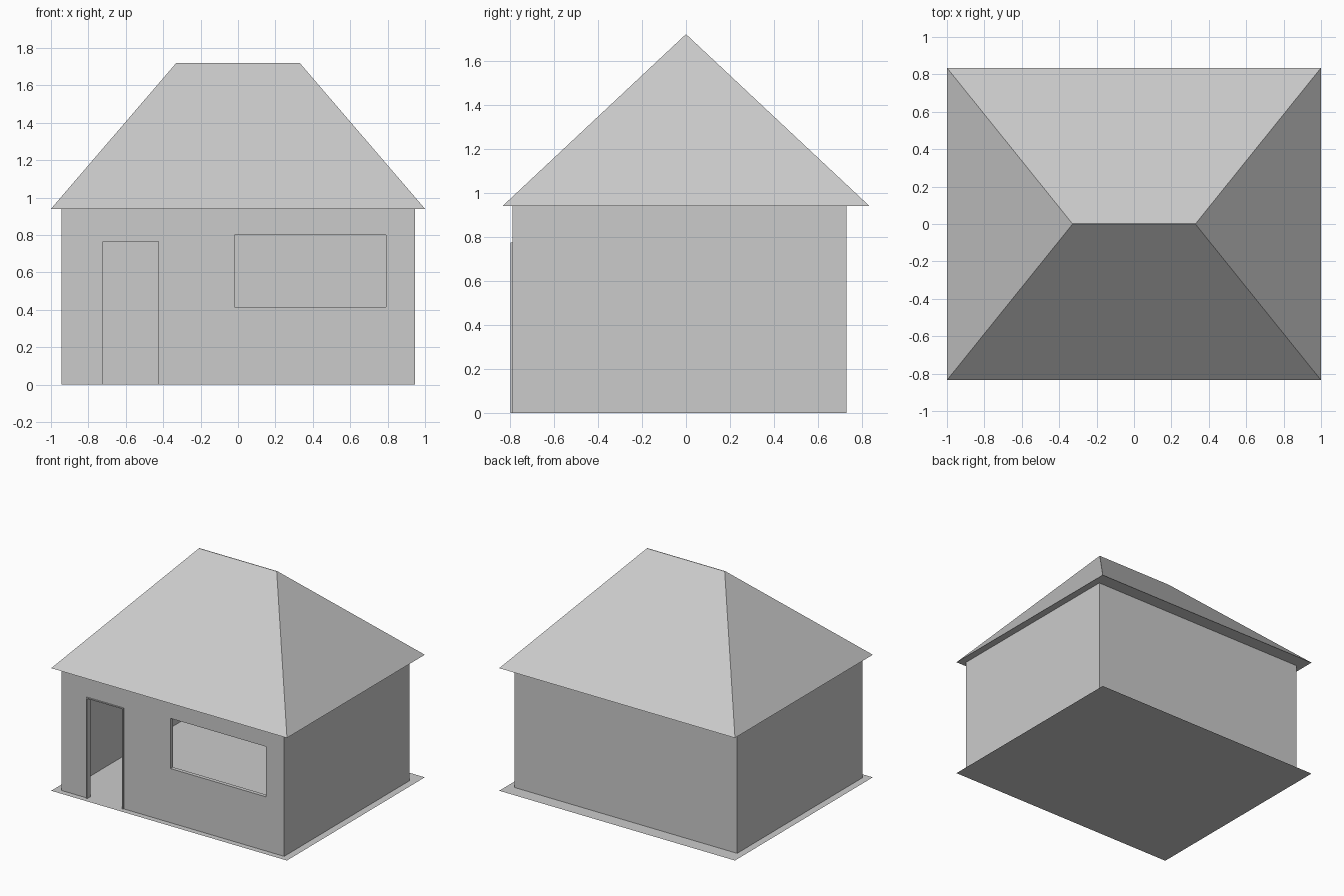
import bpy, bmesh

cube = bpy.data.objects.get("Cube")
if cube:
    bpy.data.objects.remove(cube, do_unlink=True)

grey = bpy.data.materials.new("plain_grey")
grey.use_nodes = True
COLOUR = (0.6, 0.6, 0.6, 1)
grey.diffuse_color = COLOUR
grey.node_tree.nodes["Principled BSDF"].inputs["Base Color"].default_value = COLOUR


def finish(name, bm):
    bmesh.ops.recalc_face_normals(bm, faces=bm.faces)
    mesh = bpy.data.meshes.new(name)
    bm.to_mesh(mesh)
    bm.free()
    mesh.materials.append(grey)
    ob = bpy.data.objects.new(name, mesh)
    bpy.context.collection.objects.link(ob)
    return ob


def add_box(bm, xs, ys, zs):
    made = bmesh.ops.create_cube(bm, size=1)["verts"]
    for v in made:
        for i, (lo, hi) in enumerate((xs, ys, zs)):
            v.co[i] = hi if v.co[i] > 0 else lo


def box(name, xs, ys, zs):
    bm = bmesh.new()
    add_box(bm, xs, ys, zs)
    return finish(name, bm)


EAVE, RIDGE = 0.94, 1.72
HALF_X, HALF_Y = 1.0, 0.835
WALL_X, FRONT, BACK = 0.945, -0.79, 0.73
THICK = 0.03
DOOR_X, DOOR_TOP = (-0.725, -0.42), 0.77
WINDOW_X, WINDOW_Z = (-0.02, 0.79), (0.415, 0.80)

# Ground sheet
bm = bmesh.new()
bm.faces.new([bm.verts.new((x * HALF_X, y * HALF_Y, 0))
              for x, y in ((-1, -1), (1, -1), (1, 1), (-1, 1))])
finish("ground_sheet", bm).data.update()

# Hollow walls with door and window openings
walls = box("walls", (-WALL_X, WALL_X), (FRONT, BACK), (0, EAVE))
inside = WALL_X - THICK
cutters = [
    box("room_cutter", (-inside, inside), (FRONT + THICK, BACK - THICK), (-0.1, EAVE + 0.1)),
    box("door_cutter", DOOR_X, (FRONT - 0.1, FRONT + 0.1), (-0.2, DOOR_TOP)),
    box("window_cutter", WINDOW_X, (FRONT - 0.1, FRONT + 0.1), WINDOW_Z),
]
for cutter in cutters:
    mod = walls.modifiers.new(cutter.name, "BOOLEAN")
    mod.operation = "DIFFERENCE"
    mod.solver = "EXACT"
    mod.object = cutter
    cutter.hide_render = True
    cutter.hide_viewport = True

# Slim door frame standing just proud of the wall
w = 0.008
ys = (FRONT - 0.008, FRONT + THICK)
bm = bmesh.new()
for x in DOOR_X:
    add_box(bm, (x - w / 2, x + w / 2), ys, (0, DOOR_TOP))
add_box(bm, (DOOR_X[0] - w / 2, DOOR_X[1] + w / 2), ys, (DOOR_TOP - w / 2, DOOR_TOP + w / 2))
finish("door_frame", bm)

# Hipped roof with a closed underside, tapered from a box to a narrow ridge
roof_mesh = bmesh.new()
add_box(roof_mesh, (-HALF_X, HALF_X), (-HALF_Y, HALF_Y), (EAVE, RIDGE))
for v in roof_mesh.verts:
    if v.co.z > EAVE + 0.1:
        v.co.x *= 0.33
        v.co.y *= 0.003
finish("roof", roof_mesh)
